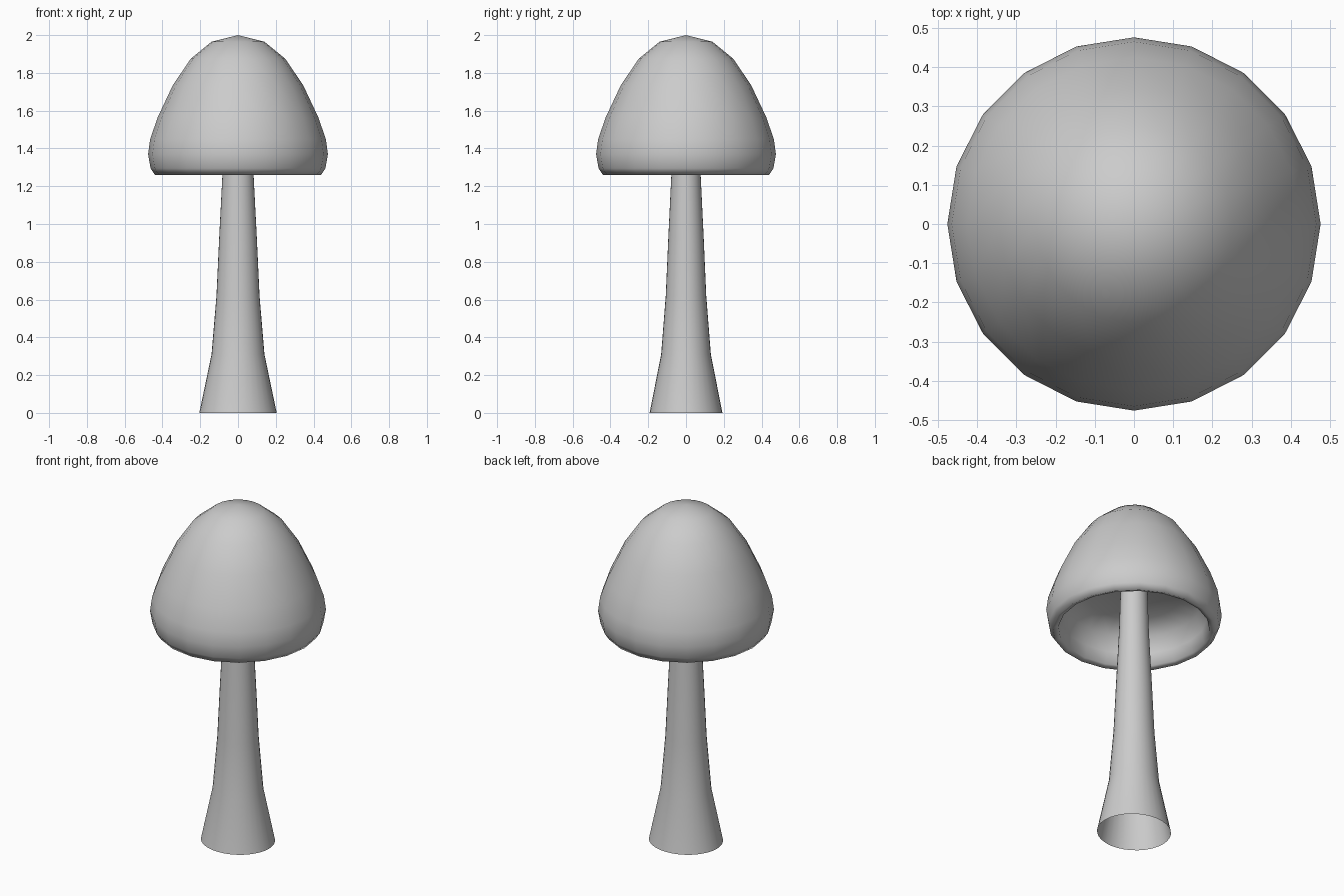
import bpy, bmesh, math

if "Cube" in bpy.data.objects:
    bpy.data.objects.remove(bpy.data.objects["Cube"])


def lathe(name, profile, sides, y_scale=1.0):
    """Revolve (radius, z) points around z; radius 0 makes a pole."""
    bm = bmesh.new()
    rings = []
    for r, z in profile:
        if r == 0:
            rings.append([bm.verts.new((0, 0, z))] * sides)
            continue
        ring = []
        for i in range(sides):
            a = 2 * math.pi * i / sides
            ring.append(bm.verts.new((r * math.cos(a), y_scale * r * math.sin(a), z)))
        rings.append(ring)
    for a, b in zip(rings, rings[1:]):
        for i in range(sides):
            j = (i + 1) % sides
            quad = list(dict.fromkeys((a[i], a[j], b[j], b[i])))
            bm.faces.new(quad).smooth = True
    bmesh.ops.recalc_face_normals(bm, faces=bm.faces)
    mesh = bpy.data.meshes.new(name)
    bm.to_mesh(mesh)
    bm.free()
    obj = bpy.data.objects.new(name, mesh)
    bpy.context.collection.objects.link(obj)
    return obj


# Cap: outer dome, rolled rim, then the hollow underside
lathe("mushroom_cap", [
    (0, 2.0), (0.14, 1.965), (0.25, 1.875), (0.345, 1.735), (0.425, 1.565),
    (0.465, 1.45), (0.476, 1.37), (0.463, 1.295), (0.44, 1.26),
    (0.41, 1.27), (0.395, 1.34), (0.365, 1.43), (0.26, 1.48), (0, 1.50),
], 20)

# Stem: flared tube, open at the foot
lathe("mushroom_stem", [
    (0.205, 0), (0.14, 0.31), (0.114, 0.62), (0.10, 0.92),
    (0.083, 1.25), (0.075, 1.50),
], 32, 0.94)
